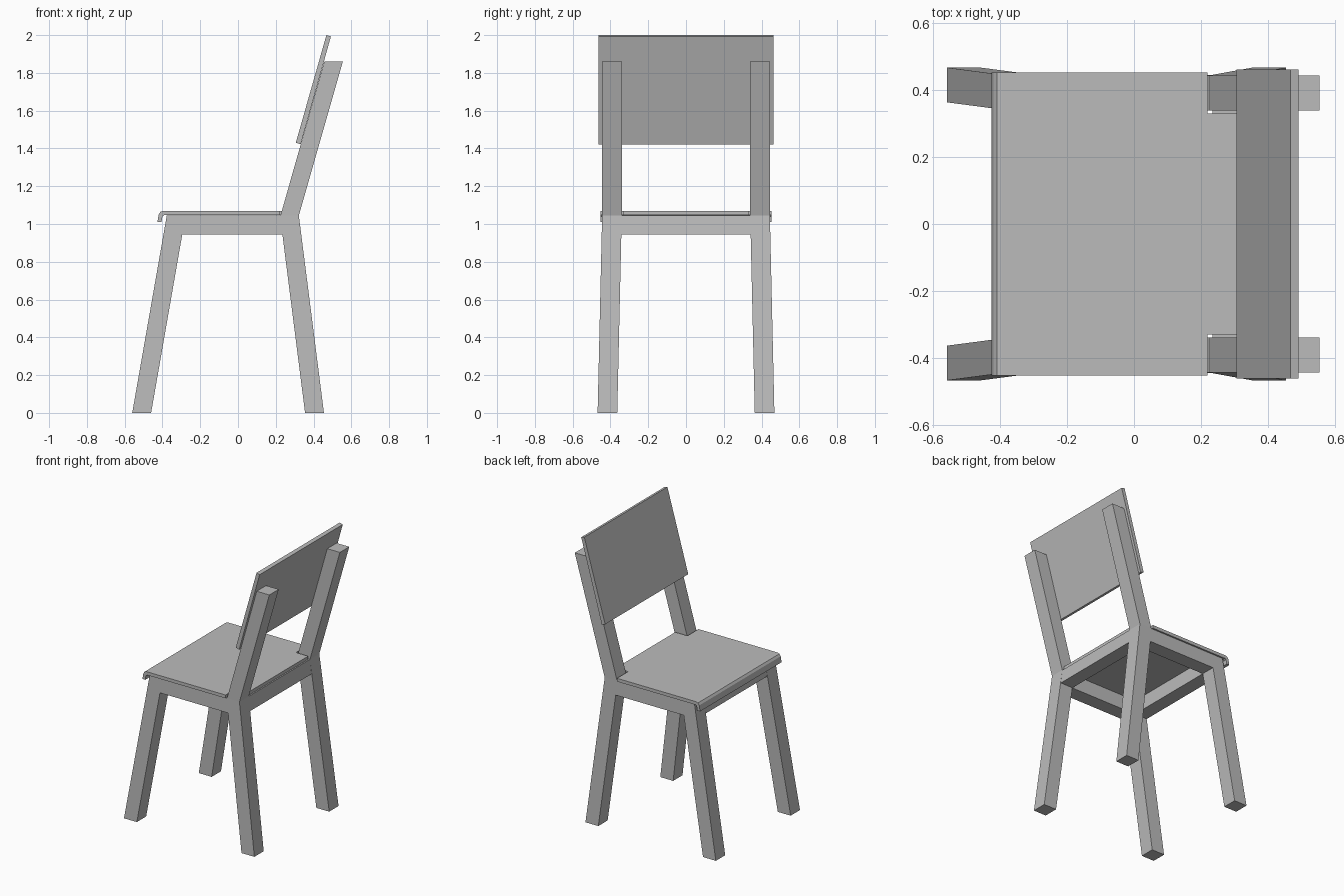
import bpy
import bmesh

cube = bpy.data.objects.get("Cube")
if cube:
    bpy.data.objects.remove(cube, do_unlink=True)

GREY = (0.5, 0.5, 0.5, 1)
mat = bpy.data.materials.new("plain grey")
mat.use_nodes = True
mat.diffuse_color = GREY
mat.node_tree.nodes["Principled BSDF"].inputs["Base Color"].default_value = GREY


def finish(name, bm):
    bmesh.ops.recalc_face_normals(bm, faces=bm.faces)
    mesh = bpy.data.meshes.new(name)
    bm.to_mesh(mesh)
    bm.free()
    mesh.materials.append(mat)
    obj = bpy.data.objects.new(name, mesh)
    bpy.context.collection.objects.link(obj)
    return obj


def extrude(bm, faces, offset):
    """Extrude faces by an offset and return the new end faces."""
    geom = bmesh.ops.extrude_face_region(bm, geom=faces)["geom"]
    verts = [g for g in geom if isinstance(g, bmesh.types.BMVert)]
    bmesh.ops.translate(bm, verts=verts, vec=offset)
    bmesh.ops.delete(bm, geom=[f for f in faces if f.is_valid], context="FACES_ONLY")
    return [g for g in geom if isinstance(g, bmesh.types.BMFace)]


def prism(name, profile, half):
    """Solid bar with an (x, z) profile, spanning y = -half to half."""
    bm = bmesh.new()
    start = bm.faces.new([bm.verts.new((x, -half, z)) for x, z in profile])
    cap = start.copy()
    extrude(bm, [start], (0, 2 * half, 0))
    bmesh.ops.remove_doubles(bm, verts=bm.verts, dist=0.0001)
    return finish(name, bm)


# Side frames: front leg, rail, rear leg and back post share one outline
UNDER, TOP = 0.945, 1.045
points = {
    "front_foot_a": (-0.56, 0), "front_foot_b": (-0.46, 0),
    "front_under": (-0.295, UNDER), "front_top": (-0.377, TOP),
    "rear_under": (0.235, UNDER), "rear_top": (0.225, TOP),
    "rear_foot_a": (0.355, 0), "rear_foot_b": (0.455, 0),
    "rear_back": (0.322, TOP),
    "post_a": (0.457, 1.86), "post_b": (0.555, 1.86),
}
pieces = [
    ("front_foot_a", "front_foot_b", "front_under", "front_top"),
    ("front_under", "rear_under", "rear_top", "front_top"),
    ("rear_foot_a", "rear_foot_b", "rear_back", "rear_top", "rear_under"),
    ("rear_top", "rear_back", "post_b", "post_a"),
]
bm = bmesh.new()
for y in (0.34, 0.444):
    # Legs splay outward toward the floor
    ring = {n: bm.verts.new((x, y + 0.024 * max(0, 1 - z / TOP), z))
            for n, (x, z) in points.items()}
    for piece in pieces:
        bm.faces.new([ring[n] for n in piece])
    if y == 0.34:
        inner = ring
outline = ["front_foot_a", "front_foot_b", "front_under", "rear_under",
           "rear_foot_a", "rear_foot_b", "rear_back", "post_b", "post_a",
           "rear_top", "front_top"]
for a, b in zip(outline, outline[1:] + outline[:1]):
    bm.faces.new([inner[a], inner[b], ring[b], ring[a]])
frame = finish("side_frames", bm)
mirror = frame.modifiers.new("mirror", "MIRROR")
mirror.use_axis = (False, True, False)
mirror.use_mirror_merge = False

# Cross rails under the seat
prism("front_rail", [(-0.295, UNDER), (-0.394, UNDER), (-0.377, TOP), (-0.295, TOP)], 0.341)
prism("rear_rail", [(0.235, UNDER), (0.334, UNDER), (0.322, TOP), (0.235, TOP)], 0.341)

# Seat: thin sheet with a rolled front lip, cut back around the posts
lip = [(0.22, 1.07), (-0.395, 1.07), (-0.41, 1.065), (-0.42, 1.05), (-0.427, 1.01),
       (-0.405, 1.01), (-0.4, 1.04), (-0.39, 1.047), (0.22, 1.047)]
stations = (-0.453, -0.33, 0.33, 0.453)
bm = bmesh.new()
rings = [[bm.verts.new((x, y, z)) for x, z in lip] for y in stations]
for r, s in zip(rings, rings[1:]):
    for i in range(len(lip)):
        j = (i + 1) % len(lip)
        bm.faces.new([r[i], r[j], s[j], s[i]])
bm.faces.new(rings[0])
bm.faces.new(rings[-1])
bmesh.ops.recalc_face_normals(bm, faces=bm.faces)
tongue = [f for f in bm.faces
          if f.calc_center_median().x > 0.219 and abs(f.calc_center_median().y) < 0.1]
extrude(bm, tongue, (0.095, 0, 0))
finish("seat", bm)

# Backrest panel leaning against the front of the posts
bm = bmesh.new()
panel = [(0.306, 1.43), (0.332, 1.422), (0.492, 1.993), (0.468, 2.0)]
ends = [[bm.verts.new((x, y, z)) for x, z in panel] for y in (-0.462, 0.462)]
for end in ends:
    bm.faces.new(end)
for i in range(4):
    j = (i + 1) % 4
    bm.faces.new([ends[0][i], ends[0][j], ends[1][j], ends[1][i]])
finish("backrest", bm)
